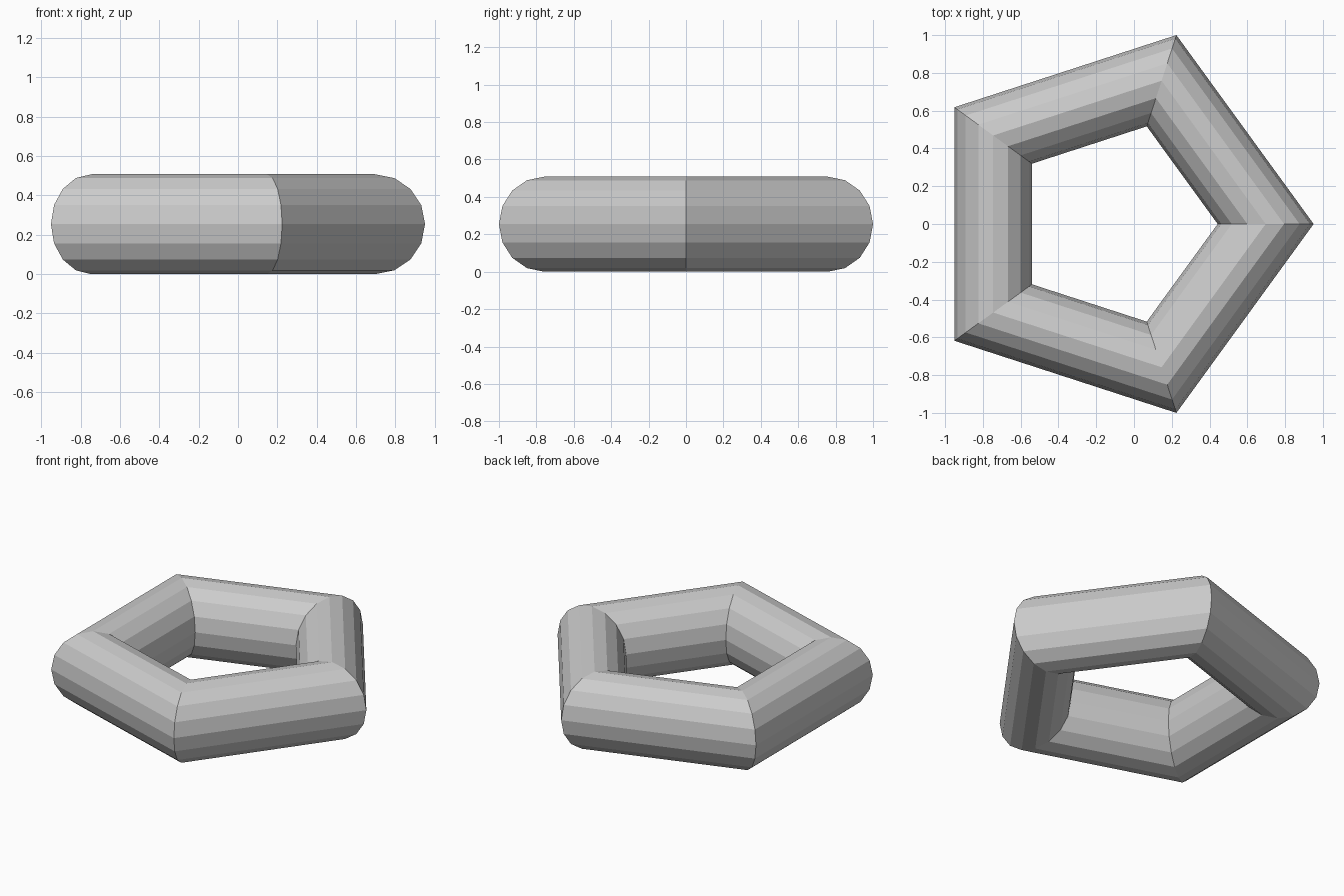
import bpy
from math import cos, radians

if "Cube" in bpy.data.objects:
    bpy.data.objects.remove(bpy.data.objects["Cube"])

# Low-poly ring: five straight tube sections with a 16-sided cross-section
SIDES, TUBE_SIDES = 5, 16
OUTER = 1 / cos(radians(18))      # corner radius giving a 2 unit depth
TUBE = 0.254
shift = -OUTER * (1 - cos(radians(36))) / 2   # centres the pentagon on x

bpy.ops.mesh.primitive_torus_add(
    major_segments=SIDES, minor_segments=TUBE_SIDES,
    major_radius=OUTER - TUBE, minor_radius=TUBE,
    location=(shift, 0, TUBE))
ring = bpy.context.object
ring.name = "pentagon_ring"
bpy.ops.object.shade_flat()
